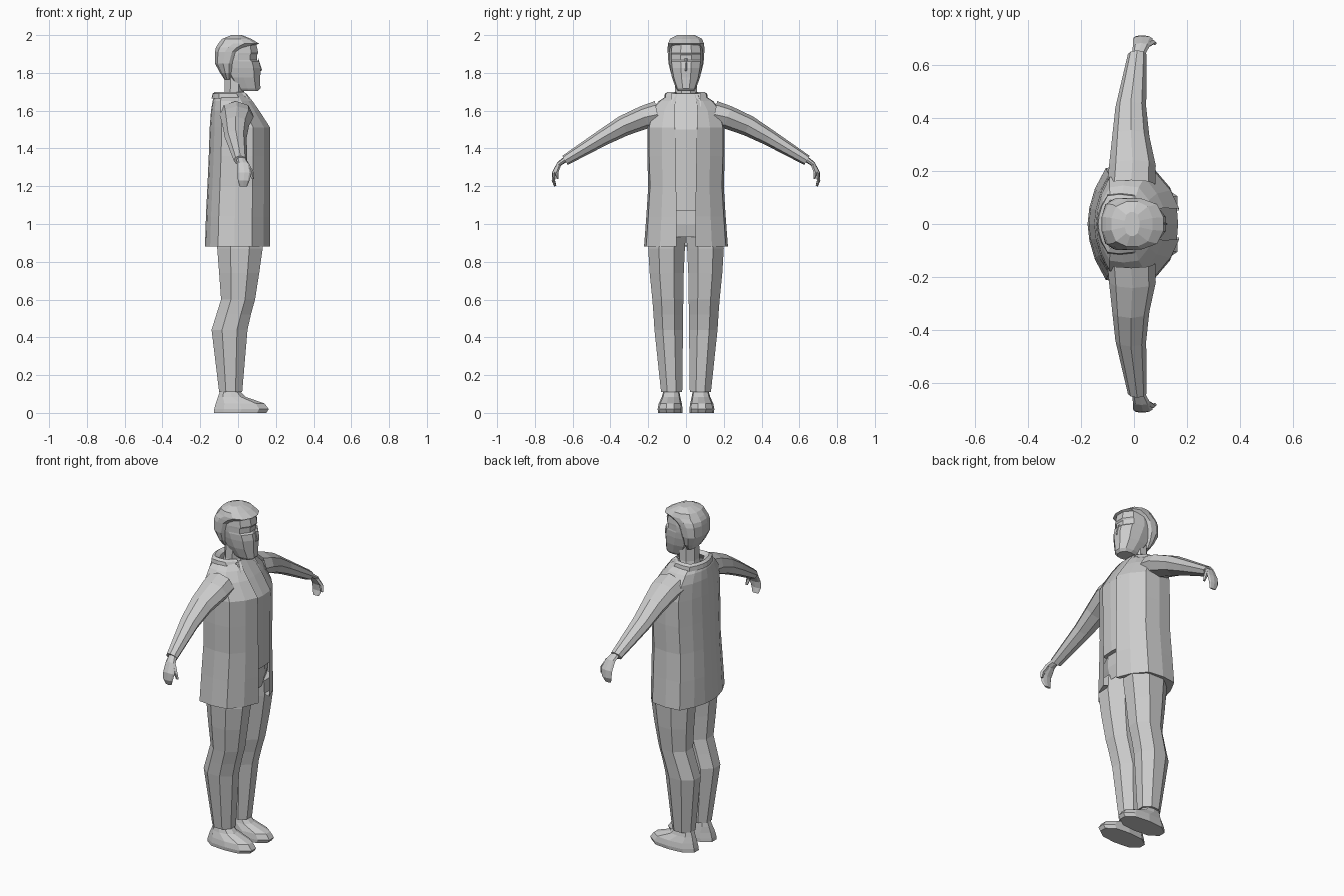
import bpy, bmesh
from math import sin, cos, pi, radians


def loft(name, rings, closed=True, caps=(True, True), mirror=False):
    """Skin a list of equally long point rings with flat quads."""
    bm = bmesh.new()
    vr = [[bm.verts.new(p) for p in r] for r in rings]
    n = len(rings[0])
    for a, b in zip(vr, vr[1:]):
        for i in range(n if closed else n - 1):
            j = (i + 1) % n
            bm.faces.new((a[i], a[j], b[j], b[i]))
    if closed:
        for flag, r in zip(caps, (vr[0], vr[-1])):
            if flag:
                bm.faces.new(r)
    bmesh.ops.recalc_face_normals(bm, faces=bm.faces[:])
    me = bpy.data.meshes.new(name)
    bm.to_mesh(me)
    bm.free()
    ob = bpy.data.objects.new(name, me)
    bpy.context.collection.objects.link(ob)
    if mirror:
        m = ob.modifiers.new("Mirror", 'MIRROR')
        m.use_axis = (False, True, False)
        m.use_mirror_merge = False
    return ob


def oval(z, xf, xb, y0, y1, n=8, p=2.6):
    """Horizontal squarish ring between front/back x and two y limits."""
    pts = []
    for i in range(n):
        a = 2 * pi * (i + 0.5) / n
        c, s = cos(a), sin(a)
        k = (abs(c) ** p + abs(s) ** p) ** (-1 / p)
        pts.append((c * k, s * k))
    mx = max(q[0] for q in pts)
    my = max(q[1] for q in pts)
    return [((xf + xb) / 2 + q[0] / mx * (xf - xb) / 2,
             (y0 + y1) / 2 + q[1] / my * (y1 - y0) / 2, z) for q in pts]


def limb(y, z, xc, rx, rn, tilt, n=8):
    """Ring across a limb running outwards and downwards by tilt degrees."""
    t = radians(tilt)
    return [(xc + rx * cos(2 * pi * i / n),
             y + rn * sin(2 * pi * i / n) * sin(t),
             z + rn * sin(2 * pi * i / n) * cos(t)) for i in range(n)]


HALF = [(0.9, 0.62), (0.72, 0.95), (0.45, 1.0), (0.2, 0.95), (0.08, 0.6), (0.02, 0.28)]


def coat_ring(z, xf, xb, hw, gap):
    """Open torso section: front edge, round the back, other front edge."""
    side = [(xf, gap)] + [(xb + (xf - xb) * u, hw * v) for u, v in HALF]
    return ([(x, y, z) for x, y in side] + [(xb, 0, z)]
            + [(x, -y, z) for x, y in reversed(side)])


# jacket with a turned-in hem and an open front
loft("jacket", [coat_ring(*r) for r in [
    (0.885, 0.14, -0.13, 0.18, 0.05),
    (0.88, 0.17, -0.175, 0.222, 0.05),
    (1.04, 0.17, -0.17, 0.21, 0.05),
    (1.20, 0.17, -0.162, 0.20, 0.052),
    (1.36, 0.17, -0.155, 0.205, 0.055),
    (1.51, 0.17, -0.15, 0.205, 0.058),
    (1.60, 0.112, -0.143, 0.185, 0.06),
    (1.65, 0.077, -0.135, 0.145, 0.056),
    (1.69, 0.045, -0.12, 0.085, 0.045)]], closed=False)

# turned collar
loft("collar", [coat_ring(*r) for r in [
    (1.665, 0.06, -0.14, 0.116, 0.07),
    (1.69, 0.042, -0.135, 0.112, 0.06),
    (1.70, 0.03, -0.12, 0.095, 0.055),
    (1.685, 0.02, -0.095, 0.07, 0.045)]], closed=False)

# shirt front seen in the opening
loft("shirt_front", [[(x, -0.08, z), (x + 0.006, 0, z), (x, 0.08, z)]
     for z, x in [(1.07, 0.1), (1.071, 0.153), (1.30, 0.157), (1.50, 0.16),
                  (1.60, 0.1), (1.69, 0.04)]], closed=False)

# sleeves
loft("sleeve", [limb(*r) for r in [
    (0.15, 1.58, -0.01, 0.09, 0.072, 12),
    (0.22, 1.565, -0.006, 0.088, 0.062, 20),
    (0.33, 1.52, -0.012, 0.07, 0.055, 26),
    (0.44, 1.458, -0.012, 0.058, 0.044, 29),
    (0.64, 1.337, 0.012, 0.035, 0.028, 30)]], caps=(False, True), mirror=True)

# hands, flat and curling down
loft("hand", [limb(*r) for r in [
    (0.632, 1.347, 0.015, 0.024, 0.016, 32),
    (0.672, 1.318, 0.028, 0.032, 0.013, 48),
    (0.698, 1.27, 0.034, 0.037, 0.011, 70),
    (0.702, 1.23, 0.030, 0.031, 0.009, 92),
    (0.692, 1.20, 0.028, 0.02, 0.006, 105)]], mirror=True)
loft("thumb", [limb(*r, n=5) for r in [
    (0.67, 1.315, 0.045, 0.016, 0.01, 55),
    (0.685, 1.275, 0.068, 0.014, 0.01, 75),
    (0.68, 1.238, 0.078, 0.008, 0.006, 90)]], mirror=True)

# trousers: hips and two legs
loft("hips", [oval(*r, n=10) for r in [
    (0.93, 0.12, -0.12, -0.17, 0.17),
    (1.0, 0.135, -0.13, -0.18, 0.18),
    (1.08, 0.135, -0.13, -0.17, 0.17)]], caps=(False, True))
loft("trouser_leg", [oval(*r, p=2.3) for r in [
    (0.11, 0.022, -0.10, 0.02, 0.132),
    (0.44, 0.05, -0.14, 0.016, 0.167),
    (0.52, 0.068, -0.115, 0.016, 0.172),
    (0.60, 0.09, -0.09, 0.014, 0.178),
    (0.74, 0.112, -0.10, 0.012, 0.192),
    (0.87, 0.13, -0.11, 0.006, 0.2),
    (0.96, 0.13, -0.12, 0.0, 0.19)]], mirror=True)

# shoes
loft("shoe", [oval(*r, n=10) for r in [
    (0.0, 0.15, -0.128, 0.018, 0.148),
    (0.02, 0.163, -0.126, 0.018, 0.15),
    (0.05, 0.14, -0.118, 0.022, 0.144),
    (0.085, 0.04, -0.106, 0.03, 0.128),
    (0.115, 0.01, -0.095, 0.035, 0.12)]], mirror=True)

# neck
loft("neck", [oval(z, xf, xb, -w, w, p=2) for z, xf, xb, w in [
    (1.64, 0.05, -0.085, 0.07),
    (1.69, 0.032, -0.072, 0.058),
    (1.80, 0.035, -0.07, 0.056)]], caps=(False, False))

# head with recessed eye band
loft("head", [oval(z, xf, xb, -w, w, 10) for z, xf, xb, w in [
    (1.703, 0.105, 0.01, 0.042),
    (1.718, 0.118, -0.02, 0.053),
    (1.775, 0.117, -0.06, 0.074),
    (1.825, 0.12, -0.09, 0.084),
    (1.86, 0.112, -0.10, 0.088),
    (1.868, 0.10, -0.10, 0.088),
    (1.895, 0.10, -0.10, 0.089),
    (1.905, 0.107, -0.10, 0.089),
    (1.95, 0.097, -0.09, 0.085)]])

# nose wedge
loft("nose", [[(0.105, -w, z), (x, 0, z), (0.105, w, z)]
     for z, x, w in [(1.805, 0.112, 0.016), (1.815, 0.128, 0.016), (1.875, 0.108, 0.008)]])

# hair: back of the head rising into an overhanging fringe
loft("hair", [oval(z, xf, xb, -w, w, 12) for z, xf, xb, w in [
    (1.765, -0.035, -0.072, 0.058),
    (1.80, -0.02, -0.095, 0.08),
    (1.85, -0.005, -0.122, 0.093),
    (1.91, 0.02, -0.122, 0.097),
    (1.935, 0.06, -0.117, 0.097),
    (1.955, 0.112, -0.105, 0.095),
    (1.98, 0.07, -0.085, 0.085),
    (2.0, 0.02, -0.035, 0.045)]])
